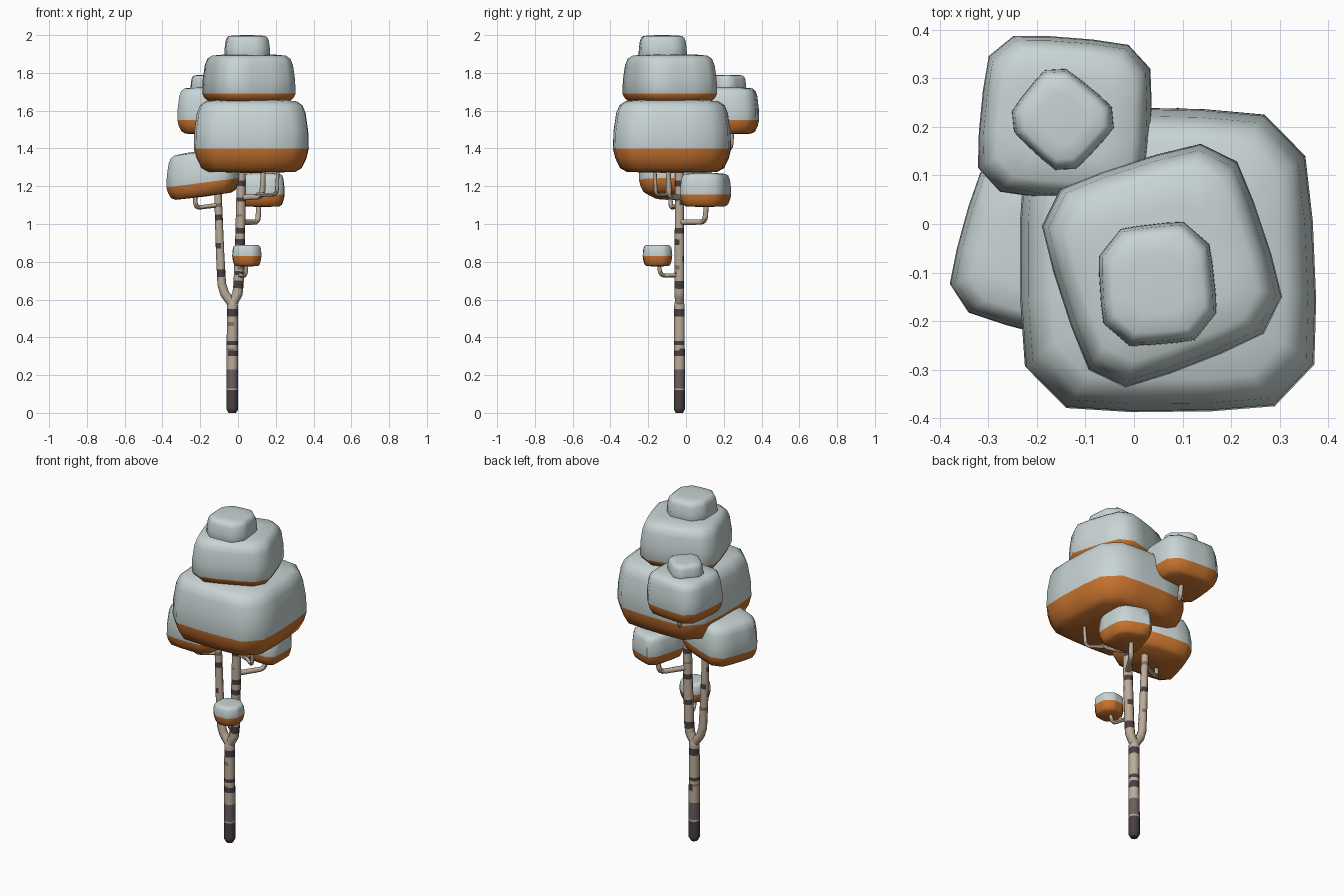
import bpy, bmesh, math
from mathutils import Vector

if "Cube" in bpy.data.objects:
    bpy.data.objects.remove(bpy.data.objects["Cube"])


def material(name, rgb):
    m = bpy.data.materials.new(name)
    m.diffuse_color = (*rgb, 1)
    m.use_nodes = True
    m.node_tree.nodes["Principled BSDF"].inputs["Base Color"].default_value = m.diffuse_color
    return m


SNOW = material("snow", (0.58, 0.66, 0.66))
LEAF = material("orange_leaves", (0.57, 0.17, 0.028))
BARK = material("pale_bark", (0.50, 0.41, 0.32))
DARK = material("dark_bark", (0.065, 0.050, 0.054))
MID = material("grey_bark", (0.15, 0.115, 0.115))
BROWN = material("brown_bark", (0.24, 0.16, 0.115))


def finish(bm, name, mats, angle):
    bmesh.ops.recalc_face_normals(bm, faces=bm.faces[:])
    me = bpy.data.meshes.new(name)
    bm.to_mesh(me)
    bm.free()
    for m in mats:
        me.materials.append(m)
    ob = bpy.data.objects.new(name, me)
    bpy.context.collection.objects.link(ob)
    bpy.ops.object.select_all(action='DESELECT')
    ob.select_set(True)
    bpy.context.view_layer.objects.active = ob
    bpy.ops.object.shade_smooth_by_angle(angle=math.radians(angle))
    return ob


def bridge(bm, a, b, mat=0):
    n = len(a)
    for i in range(n):
        f = bm.faces.new((a[i], a[(i + 1) % n], b[(i + 1) % n], b[i]))
        f.material_index = mat


def fan(bm, ring, tip, mat=0):
    for i in range(len(ring)):
        f = bm.faces.new((ring[i], ring[(i + 1) % len(ring)], tip))
        f.material_index = mat


# Foliage: rounded four-corner cushion, orange below and snow above
def clump(name, corners, z0, zb, z1, tilt=(0, 0), bulge=0.035, cut=0.13):
    q = [Vector(c) for c in corners]
    mid = sum(q, Vector((0, 0))) / 4
    outline = []
    for i in range(4):
        a, b = q[i], q[(i + 1) % 4]
        d = b - a
        out = Vector((d.y, -d.x))
        if out.dot((a + b) / 2 - mid) < 0:
            out = -out
        for t in (cut, 0.36, 0.64, 1 - cut):
            k = 1 - (2 * t - 1) ** 2
            outline.append(a + d * t + out * bulge * k)
    h0, h1 = zb - z0, z1 - zb
    levels = [(z0 + h0 * 0.04, 0.76), (z0 + h0 * 0.2, 0.88), (z0 + h0 * 0.6, 0.96), (zb, 1.0),
              (zb + h1 * 0.35, 0.99), (zb + h1 * 0.72, 0.945), (zb + h1 * 0.88, 0.89),
              (zb + h1 * 0.96, 0.79), (zb + h1 * 0.99, 0.5)]
    bm = bmesh.new()

    def vert(p, z):
        return bm.verts.new((p.x, p.y, z + (p - mid).dot(Vector(tilt))))

    rings = [[vert(mid + (p - mid) * s, z) for p in outline] for z, s in levels]
    for i in range(len(rings) - 1):
        bridge(bm, rings[i], rings[i + 1], 1 if i < 3 else 0)
    fan(bm, rings[0], vert(mid, z0), 1)
    fan(bm, rings[-1], vert(mid, z1), 0)
    return finish(bm, name, (SNOW, LEAF), 50)


clump("main_foliage", [(-0.215, 0.225), (0.34, 0.215), (0.365, -0.365), (-0.215, -0.37)], 1.27, 1.40, 1.66)
clump("upper_foliage", [(-0.2, 0.05), (0.19, 0.175), (0.315, -0.2), (-0.07, -0.35)], 1.64, 1.69, 1.90)
clump("top_foliage", [(-0.07, -0.02), (0.145, 0.005), (0.17, -0.23), (-0.055, -0.25)], 1.86, 1.89, 2.0, cut=0.2)
clump("back_foliage", [(-0.29, 0.385), (0.03, 0.36), (0.02, 0.05), (-0.32, 0.075)], 1.475, 1.55, 1.725)
clump("back_top_foliage", [(-0.165, 0.335), (-0.025, 0.22), (-0.14, 0.095), (-0.265, 0.21)], 1.69, 1.71, 1.79, cut=0.16)
clump("left_foliage", [(-0.385, -0.165), (-0.03, -0.255), (0.01, 0.06), (-0.3, 0.145)], 1.145, 1.22, 1.39, (0.13, 0))
clump("right_foliage", [(0.24, -0.03), (0.24, 0.18), (0.065, 0.245), (-0.005, -0.01)], 1.09, 1.155, 1.27)
clump("small_foliage", [(-0.025, -0.09), (0.11, -0.075), (0.12, -0.215), (-0.02, -0.225)], 0.775, 0.83, 0.89, cut=0.24, bulge=0.06)


# Wood: tube through path points; bands are (z0, z1, start, end, material), angles in turns
def tube(name, path, radii, bands=(), sides=10, step=0.01):
    pts, rad = [], []
    for i in range(len(path) - 1):
        a, b = Vector(path[i]), Vector(path[i + 1])
        n = max(1, round((b - a).length / step))
        for k in range(n):
            pts.append(a.lerp(b, k / n))
            rad.append(radii[i] + (radii[i + 1] - radii[i]) * k / n)
    pts.append(Vector(path[-1]))
    rad.append(radii[-1])
    bm = bmesh.new()
    rings = []
    for i, p in enumerate(pts):
        d = pts[min(i + 1, len(pts) - 1)] - pts[max(i - 1, 0)]
        rot = Vector((0, 0, 1)).rotation_difference(d.normalized())
        rings.append([bm.verts.new(p + rot @ (Vector((math.cos(t), math.sin(t), 0)) * rad[i]))
                      for t in (j * math.tau / sides for j in range(sides))])
    for i in range(len(rings) - 1):
        a, b = rings[i], rings[i + 1]
        z = (pts[i].z + pts[i + 1].z) / 2
        for j in range(sides):
            f = bm.faces.new((a[j], a[(j + 1) % sides], b[(j + 1) % sides], b[j]))
            for z0, z1, s, e, m in bands:
                if z0 < z < z1 and s <= (j + 0.5) / sides <= e:
                    f.material_index = m
    bm.faces.new(rings[0]).material_index = 1 if bands else 0
    bm.faces.new(rings[-1])
    return finish(bm, name, (BARK, DARK, MID, BROWN), 45)


Y = -0.035
# Lower trunk with dark foot and bark bands
tube("trunk", [(-0.03, Y, 0), (-0.03, Y, 0.02), (-0.03, Y, 0.57), (-0.03, Y, 0.605)],
     [0.02, 0.031, 0.029, 0.022],
     [(0, 0.125, 0, 1, 1), (0.125, 0.23, 0, 1, 2), (0.30, 0.33, 0.6, 1, 1), (0.33, 0.34, 0.2, 0.8, 3),
      (0.36, 0.38, 0, 1, 1), (0.30, 0.34, 0, 0.3, 1), (0.46, 0.48, 0.6, 0.8, 3), (0.51, 0.55, 0, 1, 1)])
# Left and right stems of the fork
tube("left_stem", [(-0.03, Y, 0.575), (-0.07, Y, 0.63), (-0.086, Y, 0.68), (-0.095, Y, 0.85), (-0.105, Y, 1.13), (-0.107, Y, 1.24)],
     [0.024, 0.024, 0.023, 0.022, 0.020, 0.018],
     [(0.72, 0.76, 0.5, 1, 1), (0.79, 0.81, 0.1, 0.6, 3), (0.87, 0.9, 0.5, 0.8, 1), (0.92, 0.95, 0, 0.4, 1),
      (1.02, 1.05, 0.4, 1, 1), (1.09, 1.11, 0, 1, 3)])
tube("right_stem", [(-0.03, Y, 0.575), (-0.003, Y, 0.63), (0.003, Y, 0.68), (0.012, Y, 0.95), (0.018, Y, 1.3), (0.03, -0.06, 1.7)],
     [0.024, 0.027, 0.027, 0.026, 0.023, 0.015],
     [(0.66, 0.695, 0, 1, 1), (0.73, 0.75, 0.6, 0.9, 1), (0.76, 0.78, 0.7, 1, 3), (0.80, 0.83, 0.1, 0.5, 1),
      (0.89, 0.92, 0.5, 1, 1), (0.945, 0.975, 0, 1, 1), (1.04, 1.05, 0.2, 0.8, 3), (1.10, 1.13, 0, 0.5, 1),
      (1.12, 1.14, 0.6, 0.9, 1), (1.2, 1.23, 0, 1, 1)])


# Twigs: run outward, turn an elbow, then rise into a clump
def twig(name, start, elbow, top, r=0.012):
    s, e, t = Vector(start), Vector(elbow), Vector(top)
    c0, c1 = e + (s - e).normalized() * 0.03, e + (t - e).normalized() * 0.03
    bend = [c0.lerp(e, k).lerp(e.lerp(c1, k), k) for k in (0, 0.25, 0.5, 0.75, 1)]
    tube(name, [s] + bend + [t], [r * 1.1] + [r] * 5 + [r * 0.85], sides=8, step=1)


twig("right_twig", (0.015, Y, 1.01), (0.105, 0.1, 1.01), (0.112, 0.11, 1.13), 0.014)
twig("front_twig", (0.018, Y, 1.14), (0.128, -0.09, 1.145), (0.135, -0.095, 1.31), 0.015)
twig("outer_twig", (0.10, -0.08, 1.155), (0.205, -0.16, 1.155), (0.212, -0.165, 1.30), 0.01)
twig("left_twig", (-0.104, Y, 1.10), (-0.225, -0.08, 1.085), (-0.228, -0.085, 1.18), 0.012)
twig("back_twig", (0.018, Y, 1.33), (-0.125, 0.235, 1.395), (-0.13, 0.245, 1.52), 0.014)
twig("small_twig", (0.005, Y, 0.73), (0.04, -0.135, 0.725), (0.045, -0.145, 0.80), 0.011)
